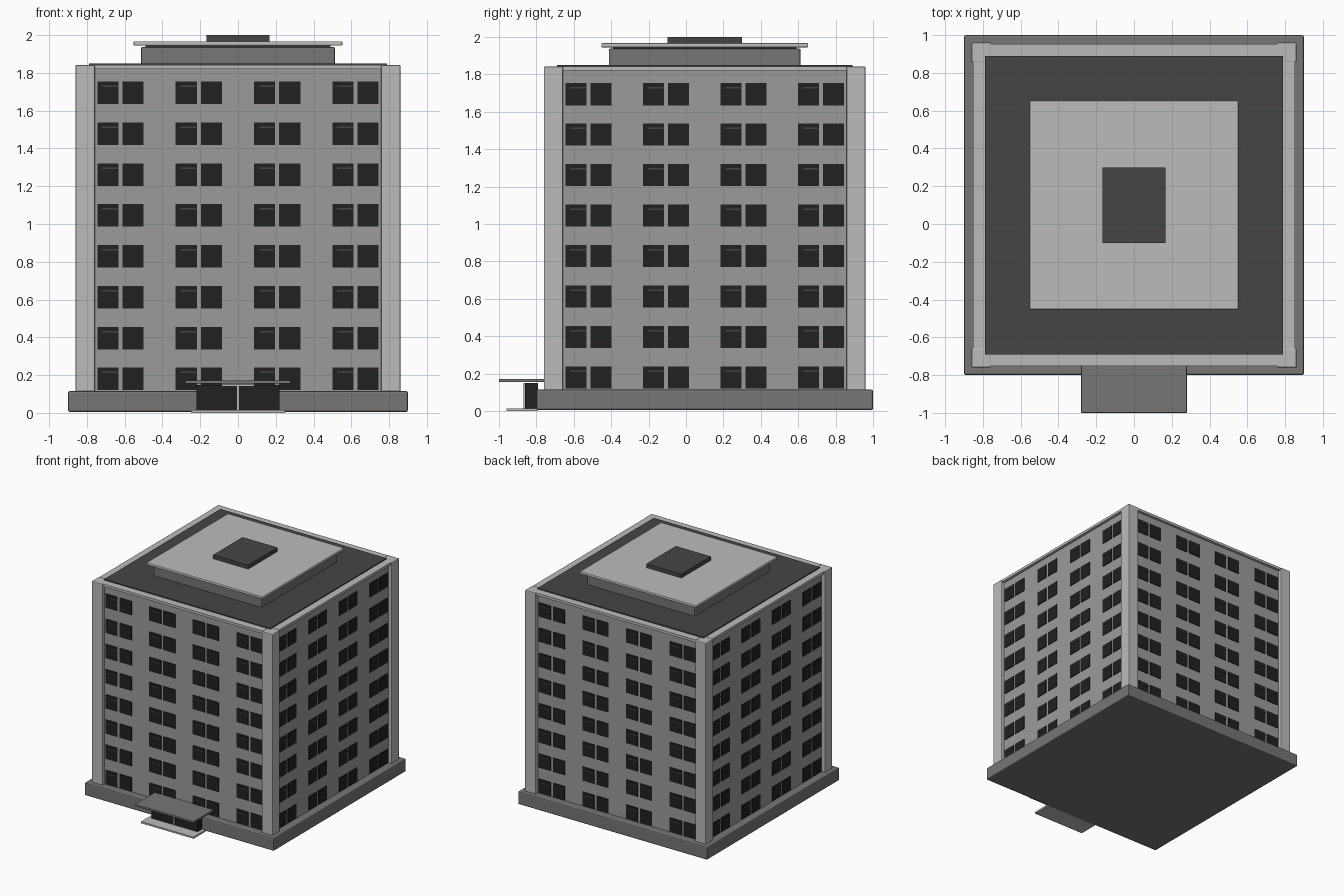
import bpy, bmesh
from mathutils import Matrix, Vector

if "Cube" in bpy.data.objects:
    bpy.data.objects.remove(bpy.data.objects["Cube"])

CY = 0.1  # the tower is centred at y = 0.1


def mat(name, v):
    m = bpy.data.materials.new(name)
    m.diffuse_color = (v, v, v, 1)
    m.use_nodes = True
    m.node_tree.nodes["Principled BSDF"].inputs["Base Color"].default_value = m.diffuse_color
    return m


DARK = mat("dark_glass", 0.015)
ROOF = mat("roof_grey", 0.06)
MID = mat("mid_grey", 0.18)
LIGHT = mat("light_grey", 0.5)
WALL = mat("wall_grey", 0.33)


def add_box(bm, lo, hi, m=Matrix.Identity(4)):
    lo, hi = Vector(lo), Vector(hi)
    t = Matrix.Translation((lo + hi) / 2) @ Matrix.Diagonal((*(hi - lo), 1))
    bmesh.ops.create_cube(bm, size=1, matrix=m @ t)


def make(name, boxes, material, bevel=0.0, sides=1):
    """One object from boxes; sides=4 repeats them round the tower axis."""
    bm = bmesh.new()
    for k in range(sides):
        turn = Matrix.Identity(4)
        if sides > 1:
            turn = Matrix.Translation((0, CY, 0)) @ Matrix.Rotation(k * 1.5707963268, 4, 'Z')
        for lo, hi in boxes:
            add_box(bm, lo, hi, turn)
    me = bpy.data.meshes.new(name)
    bm.to_mesh(me)
    bm.free()
    me.materials.append(material)
    ob = bpy.data.objects.new(name, me)
    bpy.context.collection.objects.link(ob)
    if bevel:
        b = ob.modifiers.new("bevel", 'BEVEL')
        b.width, b.segments = bevel, 2
    return ob


def square(name, half, z0, z1, material, bevel=0.0, cy=CY):
    return make(name, [((-half, cy - half, z0), (half, cy + half, z1))], material, bevel)


# Plinth and tower body
square("plinth", 0.9, 0.005, 0.115, MID, 0.01)
W = 0.83  # wall plane distance from the axis
square("tower_walls", W, 0.10, 1.825, WALL)

# Corner piers and the rim between them
make("corner_piers", [((0.758, 0.758, 0.11), (0.86, 0.86, 1.842))], LIGHT, 0.006, sides=4)
make("roof_rim", [((-0.76, -0.853, 1.82), (0.76, -0.75, 1.842))], LIGHT, sides=4)

# Paired windows, eight floors on four sides
panes, bars = [], []
for floor in range(8):
    z = 0.12 + floor * 0.2164
    for c in (-0.622, -0.207, 0.207, 0.622):
        for x in (c - 0.123, c + 0.011):
            panes.append(((x, -W - 0.006, z), (x + 0.112, -W + 0.01, z + 0.119)))
        bars.append(((c - 0.097, -W - 0.01, z + 0.09), (c - 0.012, -W, z + 0.098)))
make("windows", panes, DARK, sides=4)
make("window_vents", bars, ROOF, sides=4)

# Roof deck, penthouse and hatch
square("roof_deck", 0.79, 1.81, 1.85, ROOF)
square("penthouse", 0.513, 1.84, 1.938, MID, 0.008)
square("penthouse_neck", 0.49, 1.93, 1.95, ROOF)
square("penthouse_slab", 0.553, 1.944, 1.967, LIGHT, 0.006)
make("roof_hatch", [((-0.167, -0.1, 1.96), (0.167, 0.3, 2.0))], ROOF)

# Entrance: step, glazed porch, mullion, canopy
make("entrance_step", [((-0.25, -0.96, 0.0), (0.25, -0.79, 0.014))], LIGHT)
make("entrance_glass", [((-0.22, -0.862, 0.012), (0.22, -0.79, 0.148))], DARK)
make("entrance_mullion", [((-0.006, -0.868, 0.012), (0.006, -0.85, 0.148))], LIGHT)
make("entrance_lintel", [((-0.085, -0.868, 0.142), (0.085, -0.79, 0.15))], LIGHT)
make("entrance_canopy", [((-0.28, -1.0, 0.155), (0.28, -0.72, 0.172))], MID, 0.004)
